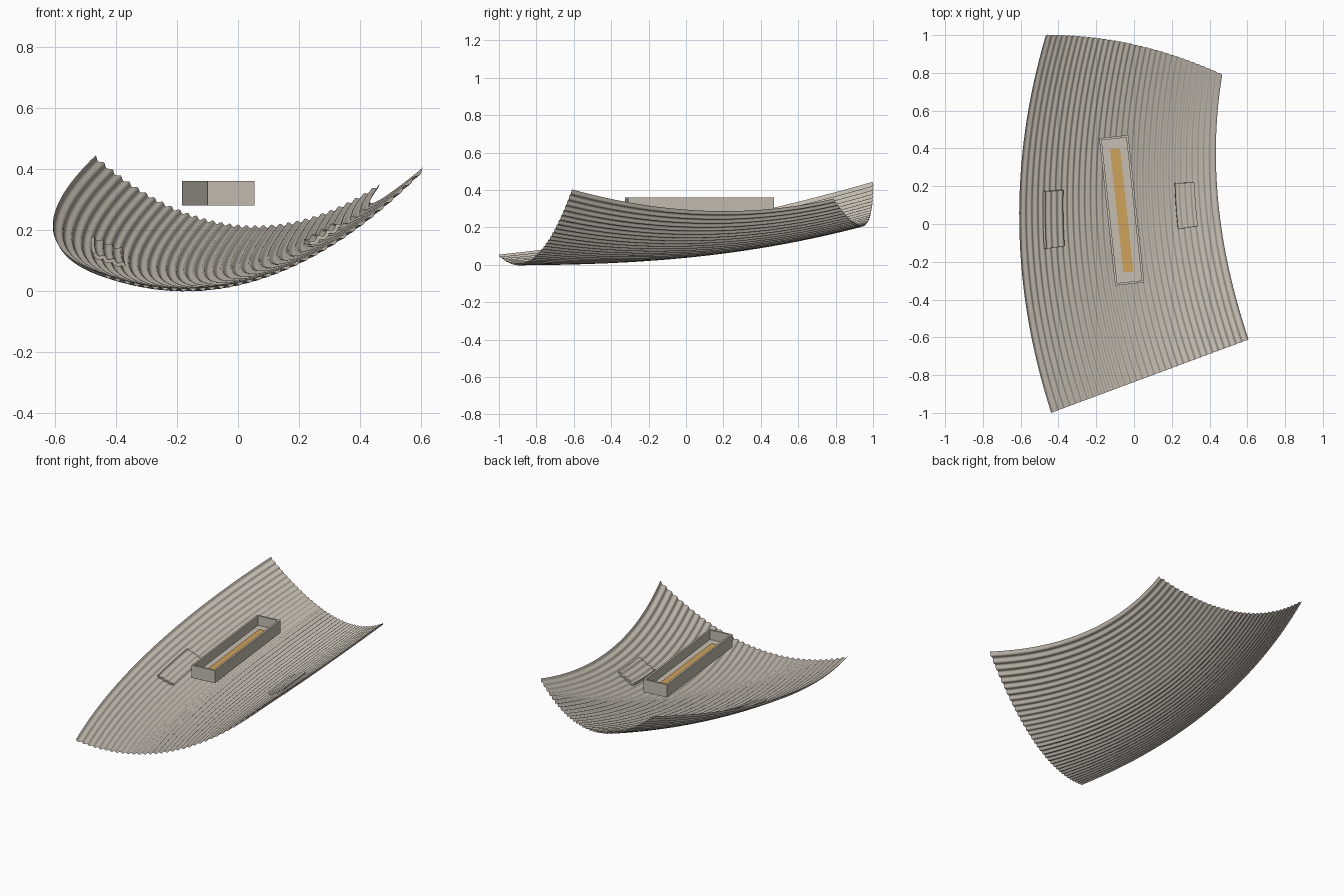
import bpy, math
from mathutils import Vector, Matrix

cube = bpy.data.objects.get("Cube")
if cube:
    bpy.data.objects.remove(cube, do_unlink=True)


def material(name, colour):
    m = bpy.data.materials.new(name)
    m.diffuse_color = (*colour, 1)
    m.use_nodes = True
    bsdf = m.node_tree.nodes["Principled BSDF"]
    bsdf.inputs["Base Color"].default_value = (*colour, 1)
    bsdf.inputs["Roughness"].default_value = 0.8
    return m


CLAY = material("warm grey", (0.56, 0.51, 0.44))
AMBER = material("amber", (0.62, 0.36, 0.10))


def add_object(name, verts, faces, mat, smooth=False):
    mesh = bpy.data.meshes.new(name)
    mesh.from_pydata(verts, [], faces)
    mesh.materials.append(mat)
    obj = bpy.data.objects.new(name, mesh)
    bpy.context.collection.objects.link(obj)
    if smooth:
        mesh.shade_smooth()
    return obj


# Left, middle and right points of the front, centre and back sections
SECTIONS = [
    [(-0.44, -1.0, 0.05), (0.085, -0.805, 0.045), (0.61, -0.61, 0.40)],
    [(-0.61, 0.0, 0.20), (-0.08, 0.055, 0.05), (0.45, 0.11, 0.285)],
    [(-0.47, 1.0, 0.44), (0.0, 0.95, 0.212), (0.47, 0.79, 0.35)],
]
RIPPLES, DEPTH = 34, 0.005


def through(points, t):
    """Parabola through three points."""
    a, b, c = (Vector(p) for p in points)
    return a * (2*t - 1) * (t - 1) + b * 4*t * (1 - t) + c * t * (2*t - 1)


def smooth_point(u, v):
    return through([through(s, u) for s in SECTIONS], v)


def sheet_point(u, v, lift=0.0):
    """Point on the curved sheet with ripples along its normal."""
    e = 0.001
    du = smooth_point(u + e, v) - smooth_point(u - e, v)
    dv = smooth_point(u, v + e) - smooth_point(u, v - e)
    ripple = DEPTH * math.cos(2 * math.pi * RIPPLES * u)
    return smooth_point(u, v) + du.cross(dv).normalized() * (ripple + lift)


def patch(name, u0, u1, v0, v1, nu, nv, lift=0.0):
    verts = [sheet_point(u0 + (u1 - u0) * i / nu, v0 + (v1 - v0) * j / nv, lift)
             for j in range(nv + 1) for i in range(nu + 1)]
    w = nu + 1
    faces = [(j*w + i, j*w + i + 1, j*w + w + i + 1, j*w + w + i)
             for j in range(nv) for i in range(nu)]
    return add_object(name, verts, faces, CLAY, True)


# Corrugated sheet in two panels meeting at the middle
patch("front_panel", 0, 1, 0, 0.5, RIPPLES * 8, 16)
patch("back_panel", 0, 1, 0.5, 1, RIPPLES * 8, 16)

# Raised rippled pads on either side
for name, u in (("right_pad", 0.17), ("left_pad", 0.845)):
    pad = patch(name, u - 0.048, u + 0.048, 0.427, 0.583, 24, 6, 0.02)
    solid = pad.modifiers.new("thickness", "SOLIDIFY")
    solid.thickness, solid.offset = 0.012, -1
    bpy.ops.object.select_all(action="DESELECT")
    pad.select_set(True)
    bpy.context.view_layer.objects.active = pad
    bpy.ops.object.modifier_apply(modifier="thickness")
    bpy.ops.object.shade_smooth_by_angle(angle=math.radians(50))


# Open tray floating above the sheet
PLACE = Matrix.Translation((-0.065, 0.0725, 0)) @ Matrix.Rotation(math.radians(6.2), 4, "Z")


def ring(width, length, z):
    return [PLACE @ Vector((sx * width / 2, sy * length / 2, z))
            for sx, sy in ((-1, -1), (1, -1), (1, 1), (-1, 1))]


def stack(name, rings, mat):
    """Closed solid skinned through a list of rectangles."""
    verts = [p for r in rings for p in r]
    faces = [(3, 2, 1, 0)]
    for k in range(len(rings) - 1):
        for i in range(4):
            j = (i + 1) % 4
            faces.append((4*k + i, 4*k + j, 4*k + 4 + j, 4*k + 4 + i))
    n = len(verts)
    faces.append((n - 4, n - 3, n - 2, n - 1))
    return add_object(name, verts, faces, mat)


stack("tray", [ring(0.155, 0.785, 0.28), ring(0.155, 0.785, 0.36),
               ring(0.131, 0.761, 0.36), ring(0.131, 0.761, 0.30)], CLAY)
stack("tray_strip", [ring(0.053, 0.655, 0.30), ring(0.053, 0.655, 0.306)], AMBER)
